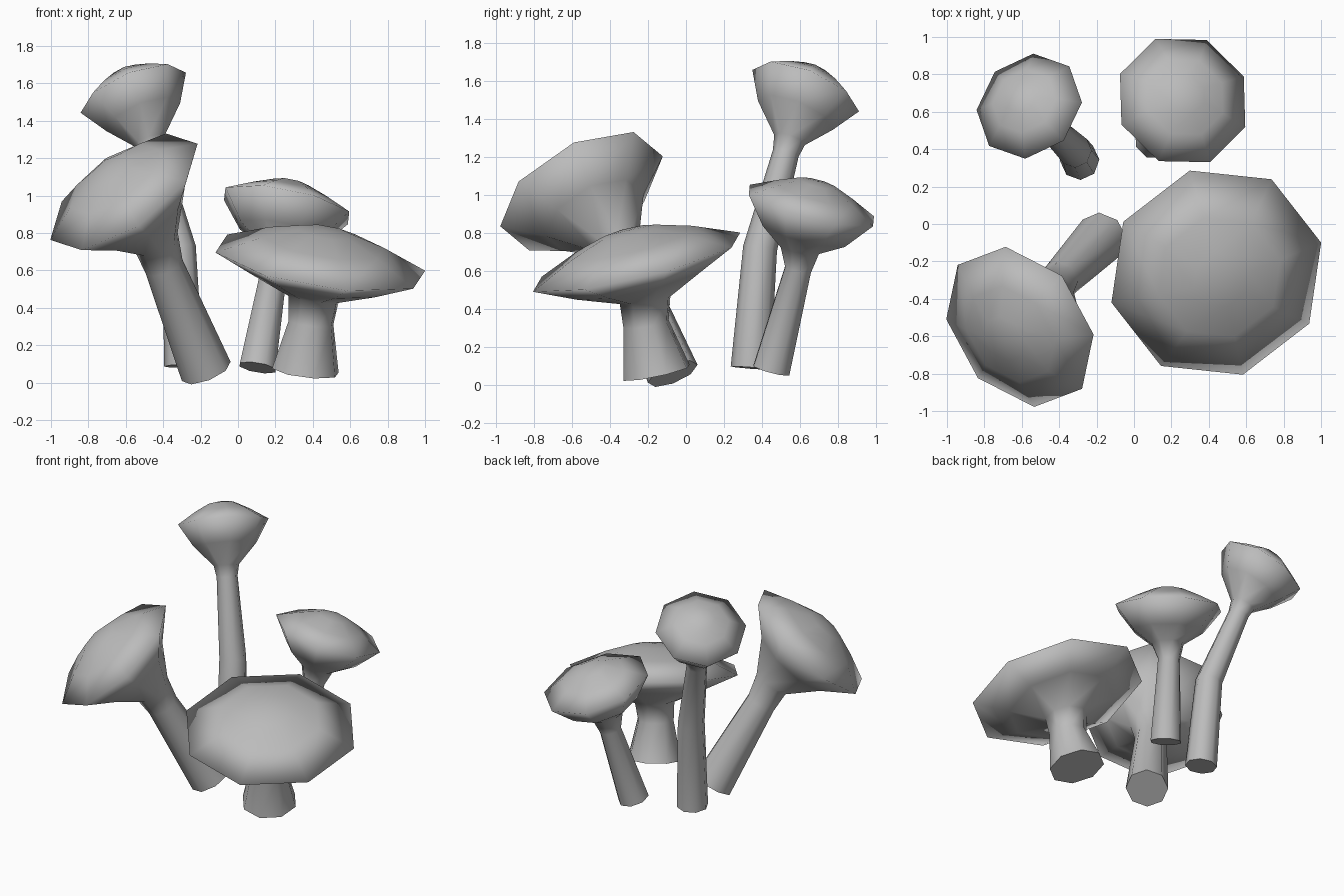
import bpy, bmesh, math
from mathutils import Vector

SIDES = 8

cube = bpy.data.objects.get("Cube")
if cube:
    bpy.data.objects.remove(cube, do_unlink=True)

grey = bpy.data.materials.new("plain_grey")
grey.use_nodes = True
grey.diffuse_color = (0.5, 0.5, 0.5, 1)
grey.node_tree.nodes["Principled BSDF"].inputs["Base Color"].default_value = (0.5, 0.5, 0.5, 1)


def add_ring(bm, centre, normal, start, radius):
    """Octagon across the given normal, first corner towards start."""
    n = normal.normalized()
    u = (start - n * start.dot(n)).normalized()
    v = n.cross(u)
    step = math.tau / SIDES
    return [bm.verts.new(centre + radius * (math.cos(i * step) * u + math.sin(i * step) * v))
            for i in range(SIDES)]


def mushroom(name, centre, slope, start, radius, stem, under, dome):
    """slope: rise of the rim plane in x and y; stem: (x, y, z, radius) from the
    ground up; under and dome: (radius, height) as fractions of the cap radius."""
    bm = bmesh.new()
    centre = Vector(centre)
    axis = Vector((-slope[0], -slope[1], 1)).normalized()
    start = Vector((start[0], start[1], start[0] * slope[0] + start[1] * slope[1]))

    # Stem, leaning along its own path
    points = [Vector(s[:3]) for s in stem]
    rings = []
    for i, p in enumerate(points):
        along = points[min(i + 1, len(points) - 1)] - points[max(i - 1, 0)]
        if i == len(points) - 1:
            along = along.normalized() + axis
        rings.append(add_ring(bm, p, along, start, stem[i][3]))

    # Cap: underside, rim, dome
    for r, h in under + [(1, 0)] + dome[:-1]:
        rings.append(add_ring(bm, centre + axis * h * radius, axis, start, r * radius))
    for a, b in zip(rings, rings[1:]):
        for i in range(SIDES):
            j = (i + 1) % SIDES
            bm.faces.new((a[i], a[j], b[j], b[i]))
    apex = bm.verts.new(centre + axis * dome[-1][1] * radius)
    for i in range(SIDES):
        bm.faces.new((rings[-1][i], rings[-1][(i + 1) % SIDES], apex))
    for f in bm.faces:
        f.smooth = True

    # Flat foot with a crisp edge
    foot = bm.faces.new(rings[0][::-1])
    for e in foot.edges:
        e.smooth = False

    mesh = bpy.data.meshes.new(name)
    bm.to_mesh(mesh)
    bm.free()
    mesh.materials.append(grey)
    bpy.context.collection.objects.link(bpy.data.objects.new(name, mesh))


mushroom("wide_mushroom", (0.44, -0.26, 0.647), (-0.157, 0.245), (0.56, 0.16), 0.585,
         [(0.36, -0.155, 0.065, 0.185), (0.39, -0.21, 0.32, 0.125), (0.405, -0.215, 0.45, 0.14)],
         [(0.62, -0.18)], [(0.58, 0.18), (0.26, 0.28), (0, 0.3)])

mushroom("leaning_mushroom", (-0.61, -0.55, 1.02), (0.71, 0.557), (0.39, -0.04), 0.472,
         [(-0.17, -0.07, 0.06, 0.14), (-0.395, -0.3, 0.62, 0.105), (-0.435, -0.36, 0.75, 0.125)],
         [(0.6, -0.36)], [(0.6, 0.2), (0.28, 0.33), (0, 0.36)])

mushroom("small_mushroom", (0.26, 0.66, 0.945), (-0.2, -0.26), (0.33, -0.14), 0.365,
         [(0.105, 0.45, 0.08, 0.105), (0.195, 0.59, 0.61, 0.075), (0.215, 0.6, 0.715, 0.11)],
         [(0.66, -0.42)], [(0.6, 0.2), (0.28, 0.34), (0, 0.37)])

mushroom("tall_mushroom", (-0.56, 0.63, 1.55), (0.41, -0.42), (0.28, 0.02), 0.302,
         [(-0.29, 0.34, 0.09, 0.105), (-0.315, 0.39, 0.72, 0.09),
          (-0.455, 0.525, 1.22, 0.07), (-0.475, 0.545, 1.29, 0.085)],
         [(0.7, -0.5)], [(0.6, 0.25), (0.28, 0.41), (0, 0.45)])
